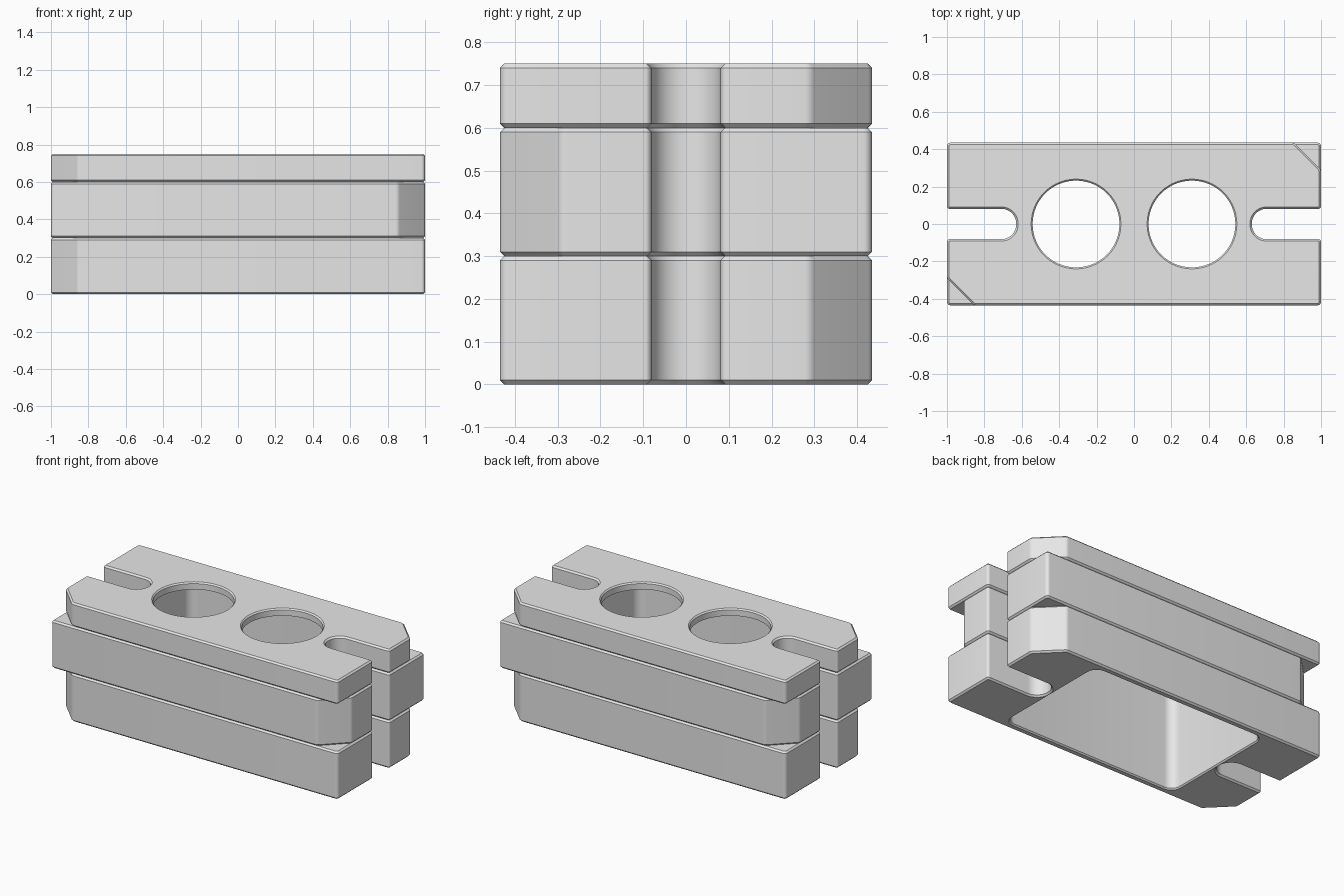
import bpy, bmesh, math
from mathutils import Vector

if "Cube" in bpy.data.objects:
    bpy.data.objects.remove(bpy.data.objects["Cube"], do_unlink=True)

grey = bpy.data.materials.new("plain grey")
grey.use_nodes = True
grey.diffuse_color = (0.8, 0.8, 0.8, 1)
grey.node_tree.nodes["Principled BSDF"].inputs["Base Color"].default_value = (0.8, 0.8, 0.8, 1)

LENGTH, WIDTH = 1.0, 0.435      # half sizes
CUT = 0.145                     # clipped corner
SLOT, TIP = 0.081, 0.63         # slot half width and inner end
EDGE = 0.01                     # edge chamfer
CEILING = 0.705                 # top of the pocket


def rounded(corners, steps=8):
    """Outline with every (x, y, radius) corner replaced by an arc."""
    out = []
    for i, (x, y, r) in enumerate(corners):
        p = Vector((x, y))
        a = (Vector(corners[i - 1][:2]) - p).normalized()
        b = (Vector(corners[(i + 1) % len(corners)][:2]) - p).normalized()
        half = math.acos(a.dot(b)) / 2
        centre = p + (a + b).normalized() * (r / math.sin(half))
        start = p + a * (r / math.tan(half)) - centre
        end = p + b * (r / math.tan(half)) - centre
        begin = math.atan2(start.y, start.x)
        sweep = math.remainder(math.atan2(end.y, end.x) - begin, math.tau)
        for k in range(steps + 1):
            t = begin + sweep * k / steps
            out.append(centre + r * Vector((math.cos(t), math.sin(t))))
    return out


def inset(pts, d):
    """Counter-clockwise outline moved inwards by d."""
    out = []
    for i, p in enumerate(pts):
        a = (p - pts[i - 1]).normalized()
        b = (pts[(i + 1) % len(pts)] - p).normalized()
        normal = Vector((-a.y - b.y, a.x + b.x))
        out.append(p + normal * (2 * d / normal.length_squared))
    return out


def layer_outline(flip):
    """Plate with an end slot each side and two opposite clipped corners."""
    side = [(LENGTH, -WIDTH, 0.02), (LENGTH, -SLOT, 0.015), (TIP, -SLOT, 0.078),
            (TIP, SLOT, 0.078), (LENGTH, SLOT, 0.015),
            (LENGTH, WIDTH - CUT, 0.03), (LENGTH - CUT, WIDTH, 0.03)]
    corners = side + [(-x, -y, r) for x, y, r in side]
    if flip:
        corners = [(x, -y, r) for x, y, r in reversed(corners)]
    return rounded(corners)


def pocket_outline(grow=0):
    x, y, r = 0.61 + grow, 0.39 + grow, 0.06 + grow
    return rounded([(x, -y, r), (x, y, r), (-x, y, r), (-x, -y, r)])


def circle(x, r, n=64):
    return [(x + r * math.cos(math.tau * i / n), r * math.sin(math.tau * i / n)) for i in range(n)]


def outer_wall(low, high, flip):
    pts = layer_outline(flip)
    small = inset(pts, EDGE)
    return [(low, small), (low + EDGE, pts), (high - EDGE, pts), (high, small)]


def build(name, walls, levels):
    """Loft each wall through its (z, outline) sections, then cap every level."""
    bm = bmesh.new()
    for sections in walls:
        rings = [[bm.verts.new((x, y, z)) for x, y in pts] for z, pts in sections]
        for low, high in zip(rings, rings[1:]):
            for i in range(len(low)):
                bm.faces.new((low[i - 1], low[i], high[i], high[i - 1]))
    for z in levels:
        rim = [e for e in bm.edges if e.is_boundary
               and all(abs(v.co.z - z) < 1e-4 for v in e.verts)]
        bmesh.ops.triangle_fill(bm, edges=rim, use_beauty=True, normal=(0, 0, 1))
    bmesh.ops.recalc_face_normals(bm, faces=bm.faces)
    mesh = bpy.data.meshes.new(name)
    bm.to_mesh(mesh)
    bm.free()
    mesh.materials.append(grey)
    obj = bpy.data.objects.new(name, mesh)
    bpy.context.collection.objects.link(obj)
    bpy.ops.object.select_all(action='DESELECT')
    obj.select_set(True)
    bpy.context.view_layer.objects.active = obj
    bpy.ops.object.shade_smooth_by_angle(angle=math.radians(30))


# Bottom layer: ring with a flared pocket mouth
pocket = pocket_outline()
build("bottom_layer",
      [outer_wall(0, 0.3, False),
       [(0, pocket_outline(0.008)), (0.008, pocket), (0.3, pocket)]],
      (0, 0.3))

# Middle layer: mirrored ring
build("middle_layer", [outer_wall(0.3, 0.6, True), [(0.3, pocket), (0.6, pocket)]], (0.3, 0.6))

# Top layer: thin roof over the pocket with two round holes
holes = [[(CEILING, circle(x, 0.232)), (0.742, circle(x, 0.232)), (0.75, circle(x, 0.24))]
         for x in (-0.31, 0.31)]
build("top_layer",
      [outer_wall(0.6, 0.75, False), [(0.6, pocket), (CEILING, pocket)]] + holes,
      (0.6, CEILING, 0.75))
